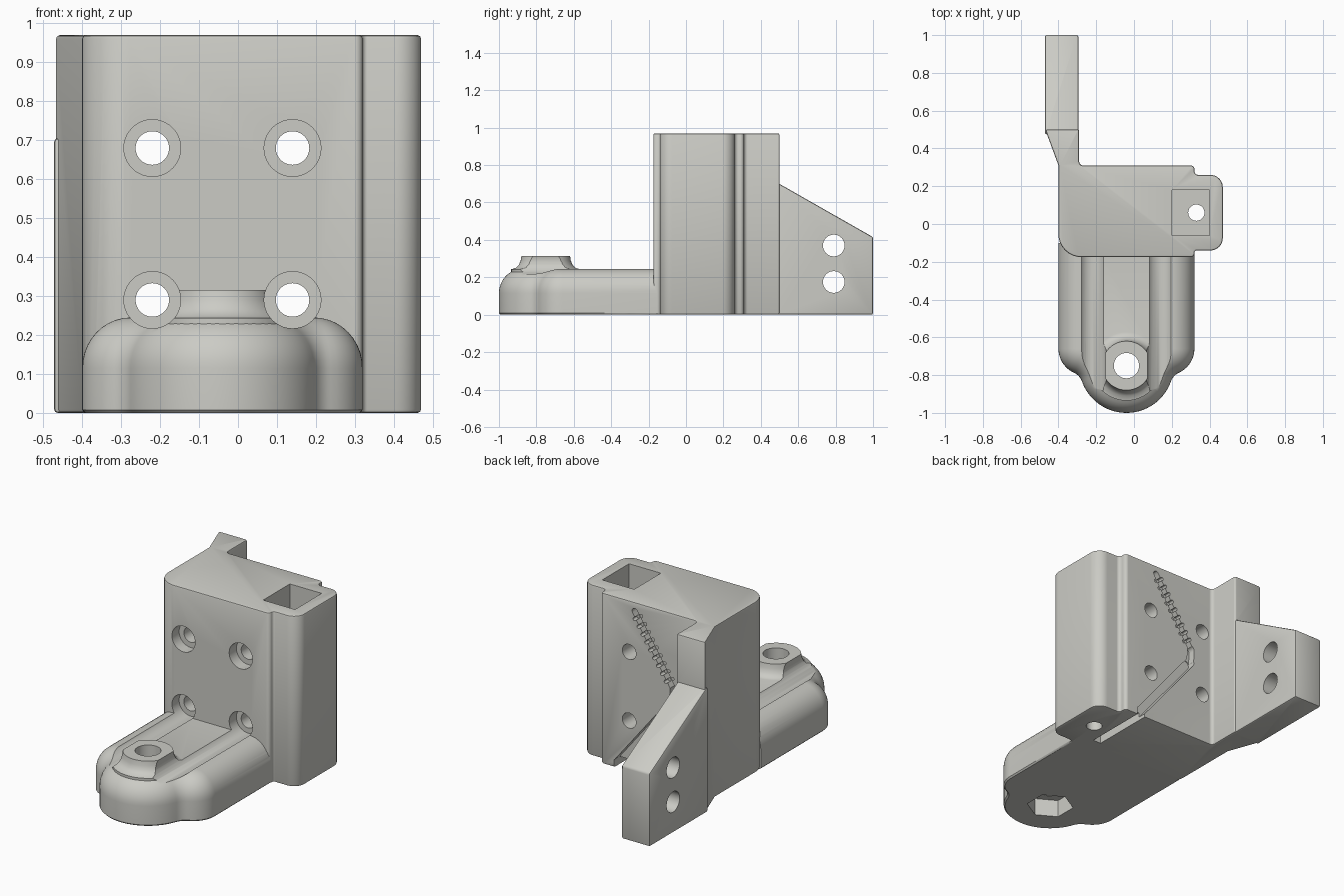
import bpy, bmesh, math
from mathutils import Vector, Matrix

if "Cube" in bpy.data.objects:
    bpy.data.objects.remove(bpy.data.objects["Cube"])

grey = bpy.data.materials.new("warm_grey")
grey.diffuse_color = (0.60, 0.60, 0.56, 1)
grey.use_nodes = True
grey.node_tree.nodes["Principled BSDF"].inputs["Base Color"].default_value = grey.diffuse_color


def make(name, bm):
    bmesh.ops.recalc_face_normals(bm, faces=bm.faces)
    me = bpy.data.meshes.new(name)
    bm.to_mesh(me)
    bm.free()
    ob = bpy.data.objects.new(name, me)
    bpy.context.collection.objects.link(ob)
    me.materials.append(grey)
    return ob


def apply(ob, kind, **settings):
    m = ob.modifiers.new(kind, kind)
    for k, v in settings.items():
        setattr(m, k, v)
    bpy.context.view_layer.objects.active = ob
    bpy.ops.object.modifier_apply(modifier=m.name)


def boolean(ob, other, op):
    apply(ob, 'BOOLEAN', object=other, operation=op, solver='EXACT')
    bpy.data.objects.remove(other)


def loft(name, rings):
    bm = bmesh.new()
    loops = [[bm.verts.new(p) for p in r] for r in rings]
    n = len(loops[0])
    for a, b in zip(loops, loops[1:]):
        for i in range(n):
            j = (i + 1) % n
            bm.faces.new((a[i], a[j], b[j], b[i]))
    bm.faces.new(loops[0])
    bm.faces.new(loops[-1])
    return make(name, bm)


def rounded(corners, n=8):
    """Outline from (x, y, radius) corners."""
    out = []
    for i, (x, y, r) in enumerate(corners):
        p = Vector((x, y))
        a = (Vector(corners[i - 1][:2]) - p).normalized()
        b = (Vector(corners[(i + 1) % len(corners)][:2]) - p).normalized()
        if r == 0:
            out.append(p)
            continue
        half = a.angle(b) / 2
        c = p + (a + b).normalized() * r / math.sin(half)
        t = r / math.tan(half)
        u, v = p + a * t - c, p + b * t - c
        for k in range(n + 1):
            out.append(c + u.lerp(v, k / n).normalized() * r)
    return out


def rod(axis, at, r, start, end, sides=40, r2=None):
    """Cylinder or cone along an axis, from start to end on it."""
    bm = bmesh.new()
    turn = {'X': Matrix.Rotation(math.pi / 2, 4, 'Y'),
            'Y': Matrix.Rotation(-math.pi / 2, 4, 'X'), 'Z': Matrix()}[axis]
    i = 'XYZ'.index(axis)
    pos = list(at)
    pos.insert(i, (start + end) / 2)
    bmesh.ops.create_cone(bm, cap_ends=True, segments=sides, radius1=r,
                          radius2=r if r2 is None else r2, depth=end - start,
                          matrix=Matrix.Translation(pos) @ turn)
    return make("cutter", bm)


def box(lo, hi):
    bm = bmesh.new()
    lo, hi = Vector(lo), Vector(hi)
    bmesh.ops.create_cube(bm, size=1, matrix=Matrix.Translation((lo + hi) / 2)
                          @ Matrix.Diagonal((*(hi - lo), 1)))
    return make("cutter", bm)


def slot(a, b, width, depth):
    """Groove cutter on the back face between two (x, z) points."""
    a, b = Vector(a), Vector(b)
    d = (b - a).normalized()
    s = Vector((-d.y, d.x)) * width / 2
    pts = []
    for base, direction in ((a, math.atan2(-d.y, -d.x)), (b, math.atan2(d.y, d.x))):
        for k in range(7):
            t = direction - math.pi / 2 + math.pi * k / 6
            pts.append(base + Vector((math.cos(t), math.sin(t))) * width / 2)
    return loft("cutter", [[(p.x, y, p.y) for p in pts] for y in (0.31 - depth, 0.35)])


# Upright block with side rib and neck of the rear plate
outline = rounded([(-.40, -.175, .12), (.32, -.175, .02), (.32, -.14, .012), (.47, -.14, .065),
                   (.47, .26, .065), (.32, .26, .02), (.32, .31, .02), (-.29, .31, .02),
                   (-.29, .50, .01), (-.47, .50, 0), (-.40, .31, 0)])
body = loft("bracket_body", [[(p.x, p.y, z) for p in outline] for z in (0, .97)])
apply(body, 'BEVEL', width=.009, segments=2, limit_method='ANGLE', angle_limit=math.radians(60))

# Rear plate with sloping top
side = [(.475, 0), (1, 0), (1, .415), (.49, .705), (.475, .705)]
plate = loft("rear_plate", [[(x, y, z) for y, z in side] for x in (-.472, -.295)])
apply(plate, 'BEVEL', width=.009, segments=2, limit_method='ANGLE')
boolean(body, plate, 'UNION')

# Foot: exact inward offsets of one arc outline give the rounded top edge
CX, TIP, R_TIP = -.04, Vector((0, -.75)), .25
C1, R1, R2 = Vector((.22, -.66)), .14, .08
gap = TIP - C1
along = ((R1 + R2) ** 2 - (R_TIP + R2) ** 2 + gap.length_squared) / (2 * gap.length)
g = gap.normalized()
C2 = C1 + g * along + Vector((-g.y, g.x)) * math.sqrt((R1 + R2) ** 2 - along ** 2)


def foot_ring(d, z):
    a1 = math.atan2(C2.y - C1.y, C2.x - C1.x)
    a2 = math.atan2(C2.y - TIP.y, C2.x - TIP.x)
    half = [Vector((.36 - d, -.1))]
    for c, r, s, e, n in ((C1, R1 - d, 0, a1, 9), (C2, R2 + d, a1 + math.pi, a2 + math.pi, 7),
                          (TIP, R_TIP - d, a2, -math.pi / 2, 14)):
        for k in range(n + 1):
            t = s + (e - s) * k / n
            half.append(c + Vector((math.cos(t), math.sin(t))) * r)
    # drop doubled points where arcs meet
    half = [p for i, p in enumerate(half) if i not in (11, 19)]
    pts = half + [Vector((-p.x, p.y)) for p in reversed(half[:-1])]
    return [(p.x + CX, p.y, z) for p in pts]


rings = [foot_ring(.008, 0), foot_ring(0, .008)]
for k in range(11):
    t = math.pi / 2 * k / 10
    rings.append(foot_ring(.125 * (1 - math.cos(t)), .115 + .13 * math.sin(t)))
boolean(body, loft("foot", rings), 'UNION')

# Flared screw boss on the foot
flare = [(.185, .21), (.185, .243), (.16, .25), (.143, .268), (.134, .29), (.13, .315)]
boss = loft("boss", [[(CX + r * math.cos(k * math.pi / 24), -.75 + r * math.sin(k * math.pi / 24), z)
                      for k in range(48)] for r, z in flare])
boolean(body, boss, 'UNION')

# Four counterbored screw holes; the lower pair run on as channels over the foot
for x in (-.22, .14):
    for z in (.29, .68):
        boolean(body, rod('Y', (x, z), .073, -1.2, -.11), 'DIFFERENCE')
        boolean(body, rod('Y', (x, z), .043, -.2, .5), 'DIFFERENCE')

# Rear plate holes, boss hole and hexagonal nut recess
for z in (.37, .175):
    boolean(body, rod('X', (.79, z), .058, -.6, -.2), 'DIFFERENCE')
boolean(body, rod('Z', (CX, -.75), .067, -.1, .5), 'DIFFERENCE')
boolean(body, rod('Z', (CX, -.75), .125, -.1, .1, 6), 'DIFFERENCE')

# Square pocket in the rib with a small drain hole
boolean(body, box((.20, -.06, .10), (.40, .18, 1.1)), 'DIFFERENCE')
boolean(body, rod('Z', (.33, .06), .043, -.1, .2), 'DIFFERENCE')

# Cable groove: toothed upper run, wider lower run, then under the block
top, knee, low = Vector((.105, .92)), Vector((-.14, .54)), Vector((.21, .03))
bend = Vector((-.135, .46))
boolean(body, slot(top, knee, .034, .04), 'DIFFERENCE')
for k in range(9):
    p = top.lerp(knee, .08 + k * .1)
    boolean(body, slot(p - Vector((.022, -.014)), p + Vector((.022, -.014)), .018, .036), 'DIFFERENCE')
boolean(body, slot(knee, bend, .046, .043), 'DIFFERENCE')
boolean(body, slot(bend, low, .052, .046), 'DIFFERENCE')
boolean(body, box((.185, -.06, -.1), (.235, .4, .045)), 'DIFFERENCE')

# Smooth rounded surfaces, crisp edges
bpy.ops.object.select_all(action='DESELECT')
body.select_set(True)
bpy.context.view_layer.objects.active = body
bpy.ops.object.shade_smooth_by_angle(angle=math.radians(32))
